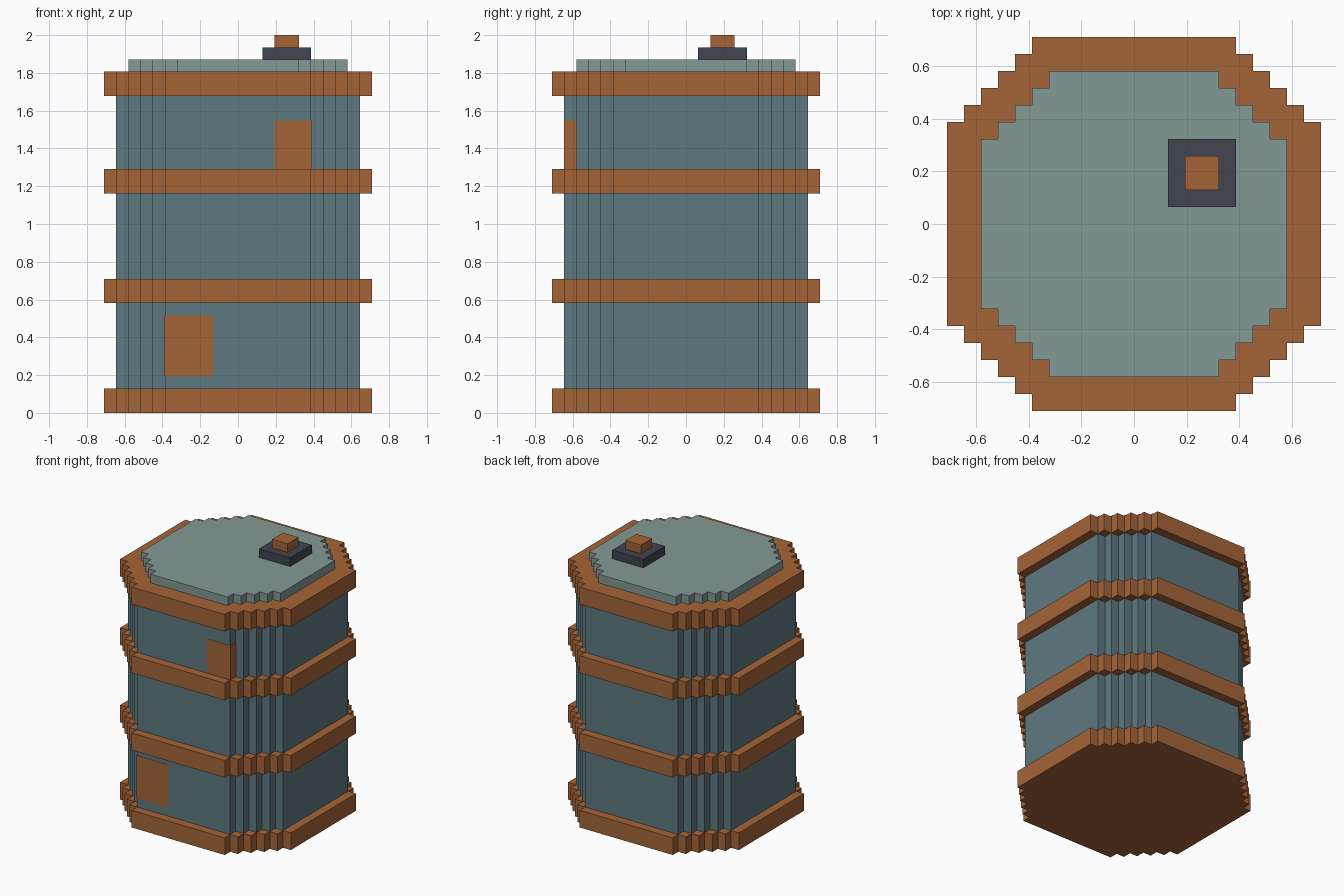
import bpy
import bmesh

if "Cube" in bpy.data.objects:
    bpy.data.objects.remove(bpy.data.objects["Cube"])

U = 2 / 31  # size of one block; all part sizes below are in blocks


def make_material(name, rgb):
    mat = bpy.data.materials.new(name)
    mat.diffuse_color = [(c / 255) ** 2.2 for c in rgb] + [1]
    mat.use_nodes = True
    mat.node_tree.nodes["Principled BSDF"].inputs["Base Color"].default_value = mat.diffuse_color
    return mat


BROWN = make_material("rust_brown", (163, 100, 58))
TEAL = make_material("slate_teal", (94, 120, 128))
PALE = make_material("pale_teal", (130, 152, 148))
DARK = make_material("dark_grey", (67, 70, 80))


def extrude_outline(name, outline, z0, z1, mat):
    """Extrude a closed counter-clockwise outline from z0 to z1."""
    bm = bmesh.new()
    base = bm.faces.new([bm.verts.new((x * U, y * U, z0 * U)) for x, y in outline])
    top = bmesh.ops.extrude_face_region(bm, geom=[base], use_keep_orig=True)
    verts = [g for g in top["geom"] if isinstance(g, bmesh.types.BMVert)]
    bmesh.ops.translate(bm, verts=verts, vec=(0, 0, (z1 - z0) * U))
    bmesh.ops.recalc_face_normals(bm, faces=bm.faces)
    mesh = bpy.data.meshes.new(name)
    bm.to_mesh(mesh)
    bm.free()
    mesh.materials.append(mat)
    obj = bpy.data.objects.new(name, mesh)
    bpy.context.collection.objects.link(obj)
    return obj


def stepped_round(radius, flat):
    """Blocky round outline: straight sides of half-length flat, stair corners."""
    corner = [(radius, flat)]
    for i in range(radius - flat):
        corner += [(radius - i - 1, flat + i), (radius - i - 1, flat + i + 1)]
    outline = []
    for _ in range(4):
        outline += corner
        corner = [(-y, x) for x, y in corner]
    return outline


def box(name, x0, x1, y0, y1, z0, z1, mat):
    return extrude_outline(name, [(x0, y0), (x1, y0), (x1, y1), (x0, y1)], z0, z1, mat)


# Barrel body, its ends buried inside the outer hoops
extrude_outline("barrel_body", stepped_round(10, 6), 1, 27, TEAL)

# Four hoops
for i, z in enumerate((0, 9, 18, 26)):
    extrude_outline(f"hoop_{i + 1}", stepped_round(11, 6), z, z + 2, BROWN)

# Lid with off-centre bung
extrude_outline("lid", stepped_round(9, 5), 28, 29, PALE)
box("bung_base", 2, 6, 1, 5, 29, 30, DARK)
box("bung_knob", 3, 5, 2, 4, 30, 31, BROWN)

# Rust patches set in the front, a hair proud of the body
E = 0.03
box("rust_patch_upper", 3, 6 + E, -10 - E, -9, 20, 24, BROWN)
box("rust_patch_lower", -6 - E, -2, -10 - E, -9, 3, 8, BROWN)
